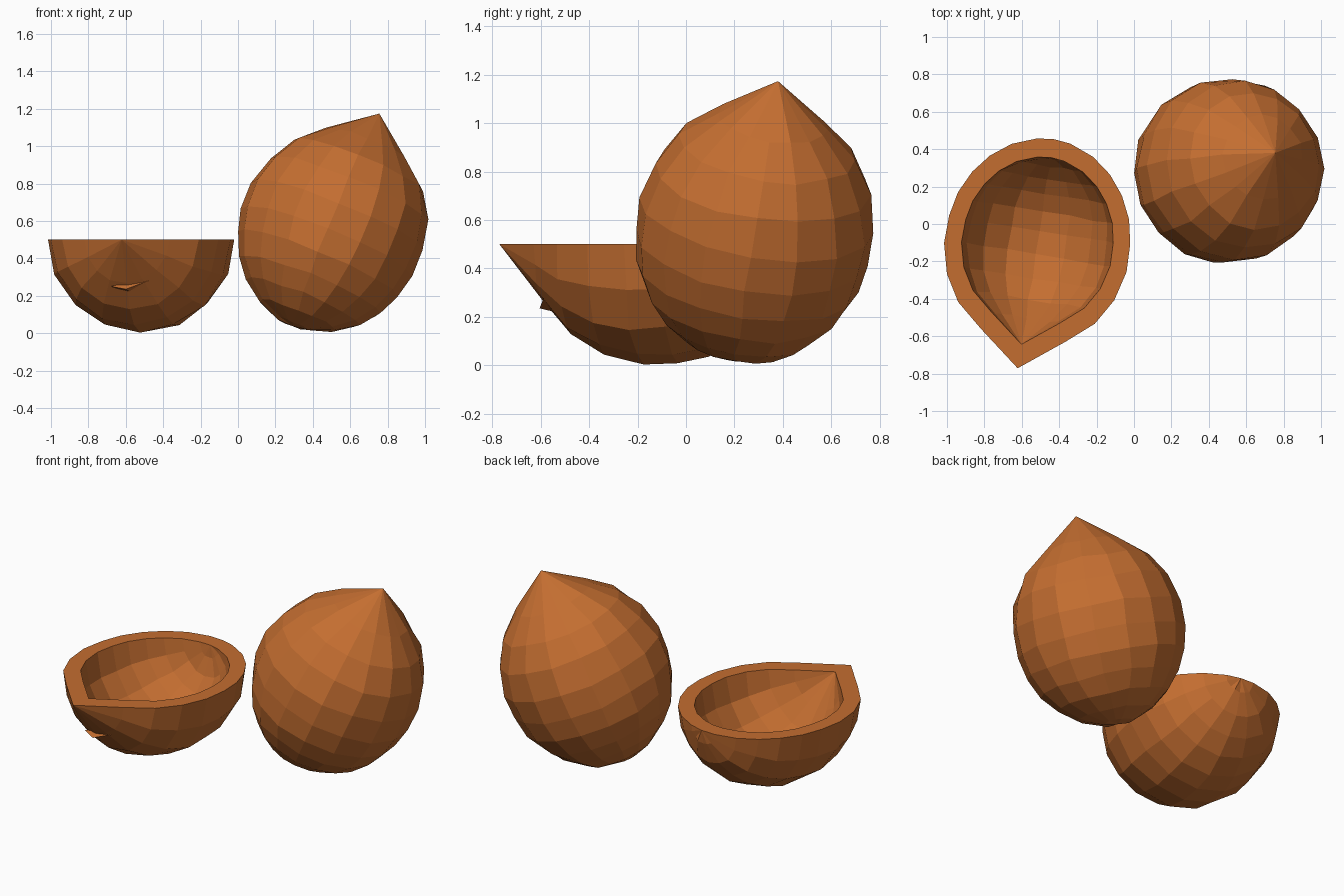
import bpy, bmesh, math, random
from mathutils import Vector, Matrix

random.seed(4)
if "Cube" in bpy.data.objects:
    bpy.data.objects.remove(bpy.data.objects["Cube"], do_unlink=True)

husk = bpy.data.materials.new("husk_brown")
husk.use_nodes = True
colour = (0.55, 0.155, 0.03, 1)
husk.diffuse_color = colour
husk.node_tree.nodes["Principled BSDF"].inputs["Base Color"].default_value = colour

# Nut profile from pointed tip to round base: (distance along axis, radius)
PROFILE = [(.70, 0), (.52, .23), (.40, .37), (.26, .453), (.1, .494), (-.05, .49),
           (-.18, .463), (-.30, .405), (-.40, .325), (-.48, .22), (-.53, .09), (-.54, 0)]
SIDES = 16


def grid(bm, count, arc, scale=1.0):
    """Sweep the profile through an arc; return the rows of vertices."""
    rows = []
    for t, r in PROFILE:
        row = []
        for i in range(count):
            a = arc * i / SIDES
            row.append(bm.verts.new(Vector((r * math.cos(a), r * math.sin(a), t)) * scale))
        rows.append(row)
    return rows


def skin(bm, rows, closed):
    """Join neighbouring rows, with triangles at both poles."""
    n = len(rows[0])
    for k in range(len(rows) - 1):
        for i in range(n if closed else n - 1):
            j = (i + 1) % n
            quad = [rows[k][i], rows[k][j], rows[k + 1][j], rows[k + 1][i]]
            if k == 0:
                quad.pop(1)
            elif k == len(rows) - 2:
                quad.pop(2)
            bm.faces.new(quad)


def finish(bm, name, matrix, jitter=0.0):
    bmesh.ops.remove_doubles(bm, verts=bm.verts[:], dist=0.0005)
    for v in bm.verts:
        if math.hypot(v.co.x, v.co.y) > 0.05 and abs(v.co.y) > 0.001:
            v.co += Vector([random.uniform(-jitter, jitter) for _ in range(3)])
    loose = [v for v in bm.verts if not v.link_faces]
    bmesh.ops.delete(bm, geom=loose, context='VERTS')
    bmesh.ops.recalc_face_normals(bm, faces=bm.faces[:])
    bm.transform(matrix)
    mesh = bpy.data.meshes.new(name)
    bm.to_mesh(mesh)
    bm.free()
    mesh.materials.append(husk)
    obj = bpy.data.objects.new(name, mesh)
    bpy.context.collection.objects.link(obj)
    return obj


# Whole nut, leaning
axis = Vector((.26, .10, .64))
bm = bmesh.new()
skin(bm, grid(bm, SIDES, math.tau), True)
lean = axis.to_track_quat('Z', 'Y').to_matrix().to_4x4()
finish(bm, "whole_nut", Matrix.Translation((.495, .28, .532)) @ lean, 0.007)

# Open half shell: outer skin, inner skin and flat rim
bm = bmesh.new()
outer = grid(bm, SIDES // 2 + 1, math.tau)
inner = grid(bm, SIDES // 2 + 1, math.tau, 0.815)
skin(bm, outer, False)
skin(bm, inner, False)
for side in (0, -1):
    for k in range(len(PROFILE) - 1):
        bm.faces.new([outer[k][side], outer[k + 1][side],
                      inner[k + 1][side], inner[k][side]])
z_dir = Vector((-.11, -.69, 0)).normalized()
y_dir = Vector((0, 0, -1))
x_dir = y_dir.cross(z_dir)
lay = Matrix((x_dir, y_dir, z_dir)).transposed().to_4x4()
finish(bm, "half_shell", Matrix.Translation((-.512, -.08, .5)) @ lay, 0.006)

# Small torn ledge beneath the shell tip
bm = bmesh.new()
points = [(-.68, -.57, .25), (-.40, -.575, .31), (-.60, -.605, .235), (-.56, -.50, .21)]
bmesh.ops.convex_hull(bm, input=[bm.verts.new(p) for p in points])
finish(bm, "shell_chip", Matrix.Identity(4))
